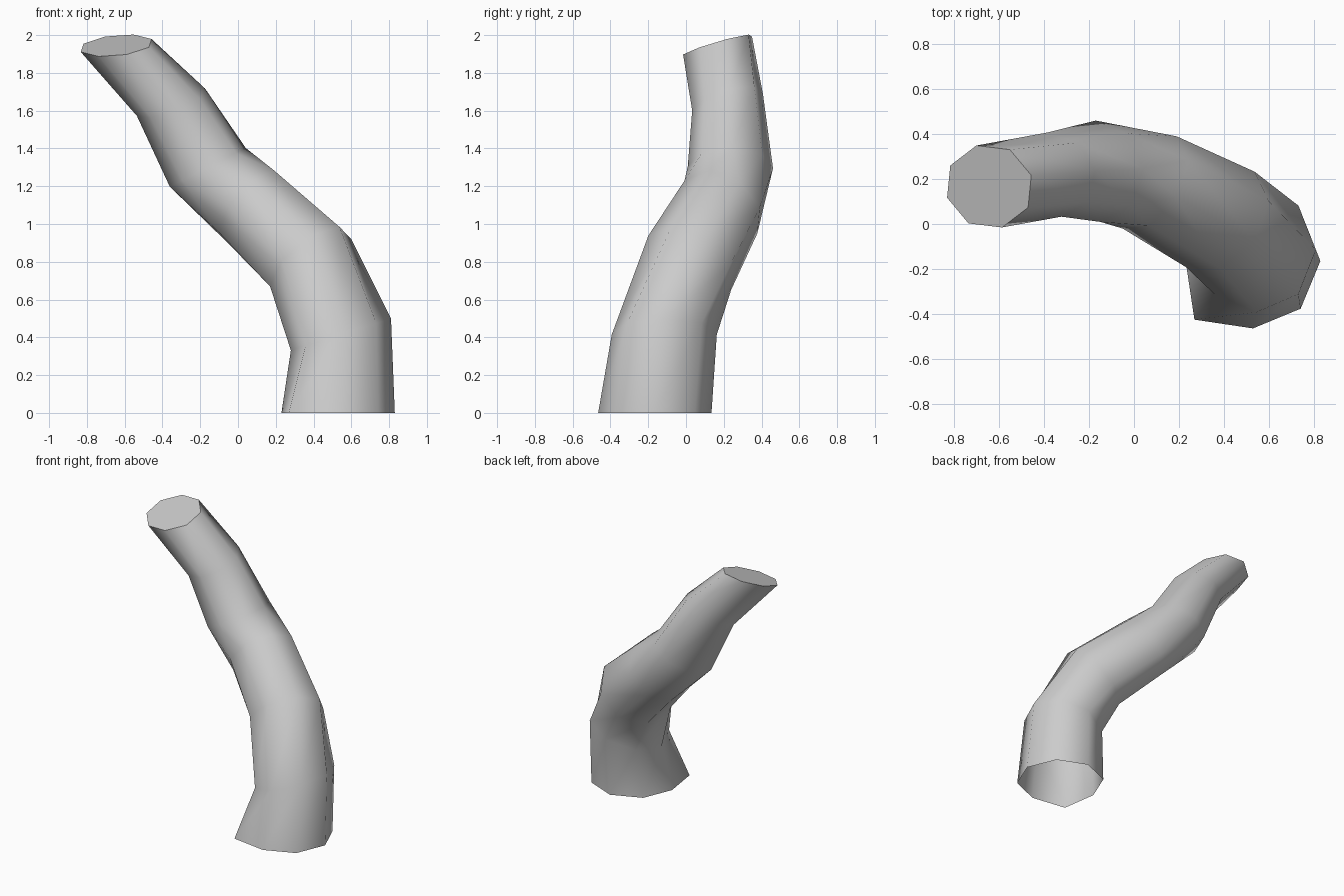
import bpy, bmesh
from math import cos, sin, radians
from mathutils import Vector

if "Cube" in bpy.data.objects:
    bpy.data.objects.remove(bpy.data.objects["Cube"])

SIDES = 8

# One plain colour
grey = bpy.data.materials.new("light_grey")
grey.use_nodes = True
colour = (0.6, 0.6, 0.6, 1)
grey.diffuse_color = colour
grey.node_tree.nodes["Principled BSDF"].inputs["Base Color"].default_value = colour

# Cross-sections along the bend: centre, plane normal, radius, twist in degrees
sections = [
    ((0.53, -0.165, 0), (0, 0, 1), 0.30, 0),
    ((0.545, -0.115, 0.415), (-0.3, 0, 0.95), 0.278, 0),
    ((0.385, 0.02, 0.795), (-0.57, 0.45, 0.69), 0.262, 0),
    ((0.07, 0.185, 1.09), (-0.7, 0.42, 0.58), 0.238, 0),
    ((-0.16, 0.235, 1.30), (-0.45, 0, 0.89), 0.226, 3),
    ((-0.355, 0.22, 1.645), (-0.34, -0.27, 0.9), 0.195, 10),
    ((-0.645, 0.167, 1.945), (-0.1, -0.28, 0.955), 0.197, 17),
]


def add_ring(bm, centre, normal, radius, twist):
    n = Vector(normal).normalized()
    u = (Vector((1, 0, 0)) - n * n.x).normalized()
    v = n.cross(u)
    ring = []
    for i in range(SIDES):
        a = radians(twist) + radians(360) * i / SIDES
        ring.append(bm.verts.new(Vector(centre) + radius * (u * cos(a) + v * sin(a))))
    return ring


bm = bmesh.new()
rings = [add_ring(bm, *s) for s in sections]

# Flared corner at the foot
foot = Vector(sections[0][0])
corner = rings[0][5]
corner.co = foot + (corner.co - foot) * 1.23

# Smooth wall, open at the foot
for low, high in zip(rings, rings[1:]):
    for i in range(SIDES):
        j = (i + 1) % SIDES
        bm.faces.new((low[i], low[j], high[j], high[i])).smooth = True

# Flat cut end
cap = bm.faces.new(rings[-1])
for edge in cap.edges:
    edge.smooth = False

mesh = bpy.data.meshes.new("bent_branch")
bm.to_mesh(mesh)
bm.free()
mesh.materials.append(grey)
branch = bpy.data.objects.new("bent_branch", mesh)
bpy.context.collection.objects.link(branch)
